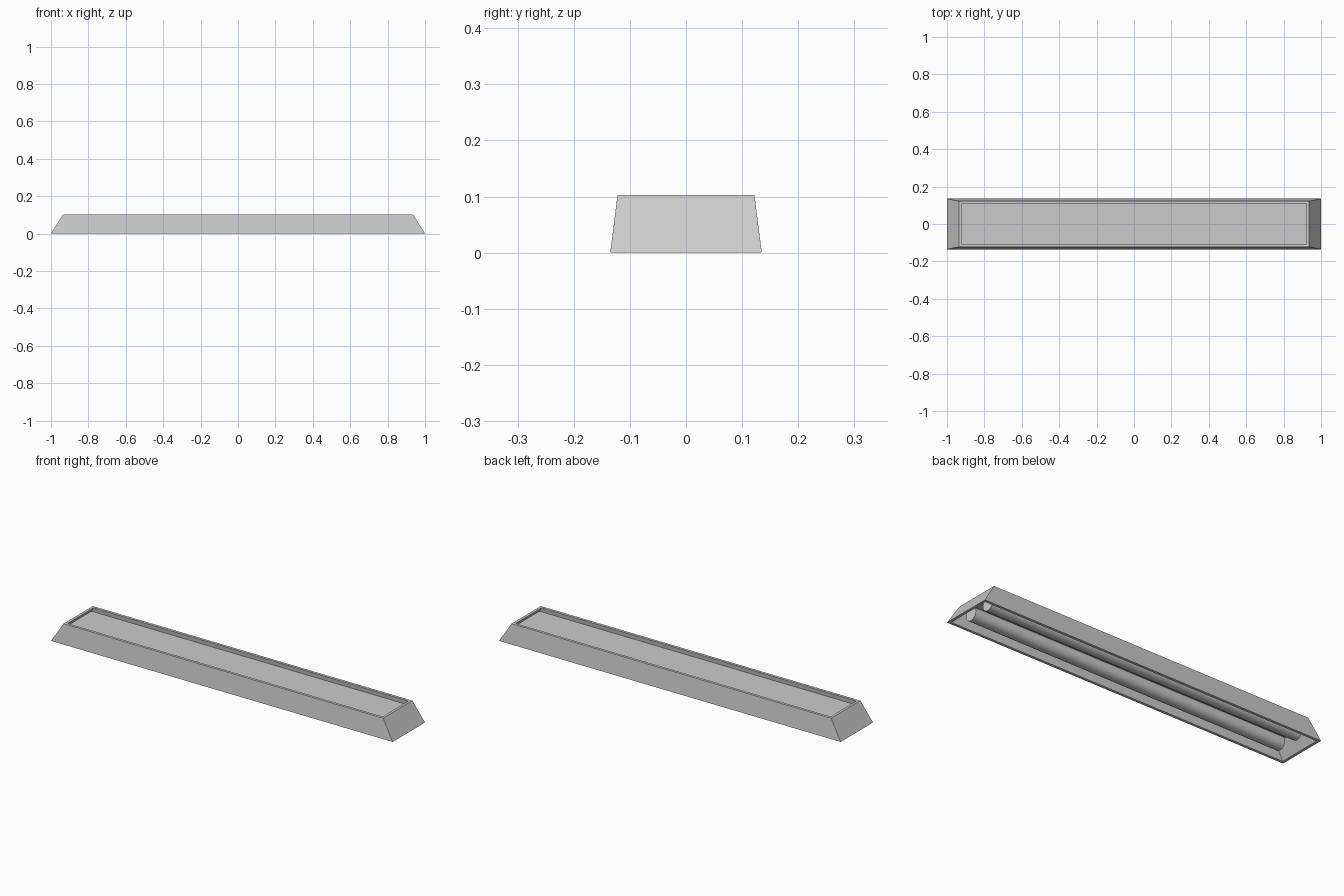
import bpy, bmesh, math
from mathutils import Matrix

if "Cube" in bpy.data.objects:
    bpy.data.objects.remove(bpy.data.objects["Cube"])

H, WALL = 0.103, 0.014


def rect(bm, hx, hy, z):
    return [bm.verts.new((sx * hx, sy * hy, z))
            for sx, sy in ((-1, -1), (1, -1), (1, 1), (-1, 1))]


def size_at(z, inset=0.0):
    t = z / H
    return 1.0 - 0.065 * t - inset, 0.135 - 0.013 * t - inset


def finish(bm, name):
    bmesh.ops.recalc_face_normals(bm, faces=bm.faces)
    me = bpy.data.meshes.new(name)
    bm.to_mesh(me)
    bm.free()
    ob = bpy.data.objects.new(name, me)
    bpy.context.collection.objects.link(ob)
    return ob


def bridge(bm, a, b):
    for i in range(4):
        j = (i + 1) % 4
        bm.faces.new((a[i], a[j], b[j], b[i]))


# sloping housing walls, open at top and bottom
bm = bmesh.new()
loops = [rect(bm, *size_at(z, inset), z)
         for z, inset in ((0, 0), (H, 0), (H, WALL), (0, WALL))]
for i in range(4):
    bridge(bm, loops[i], loops[(i + 1) % 4])
finish(bm, "housing_walls")

# recessed panel closing the housing
bm = bmesh.new()
low, high = (rect(bm, *size_at(z, WALL - 0.002), z) for z in (0.074, 0.08))
bridge(bm, low, high)
bm.faces.new(low)
bm.faces.new(high)
finish(bm, "recessed_panel")

# pair of round tubes under the panel
for side, label in ((-1, "front"), (1, "back")):
    bm = bmesh.new()
    bmesh.ops.create_cone(
        bm, cap_ends=True, segments=32, radius1=0.035, radius2=0.035, depth=1.84,
        matrix=Matrix.Translation((0, side * 0.06, 0.042)) @ Matrix.Rotation(math.pi / 2, 4, 'Y'))
    tube = finish(bm, label + "_tube")
    bpy.ops.object.select_all(action='DESELECT')
    tube.select_set(True)
    bpy.context.view_layer.objects.active = tube
    bpy.ops.object.shade_smooth_by_angle(angle=math.radians(35))
